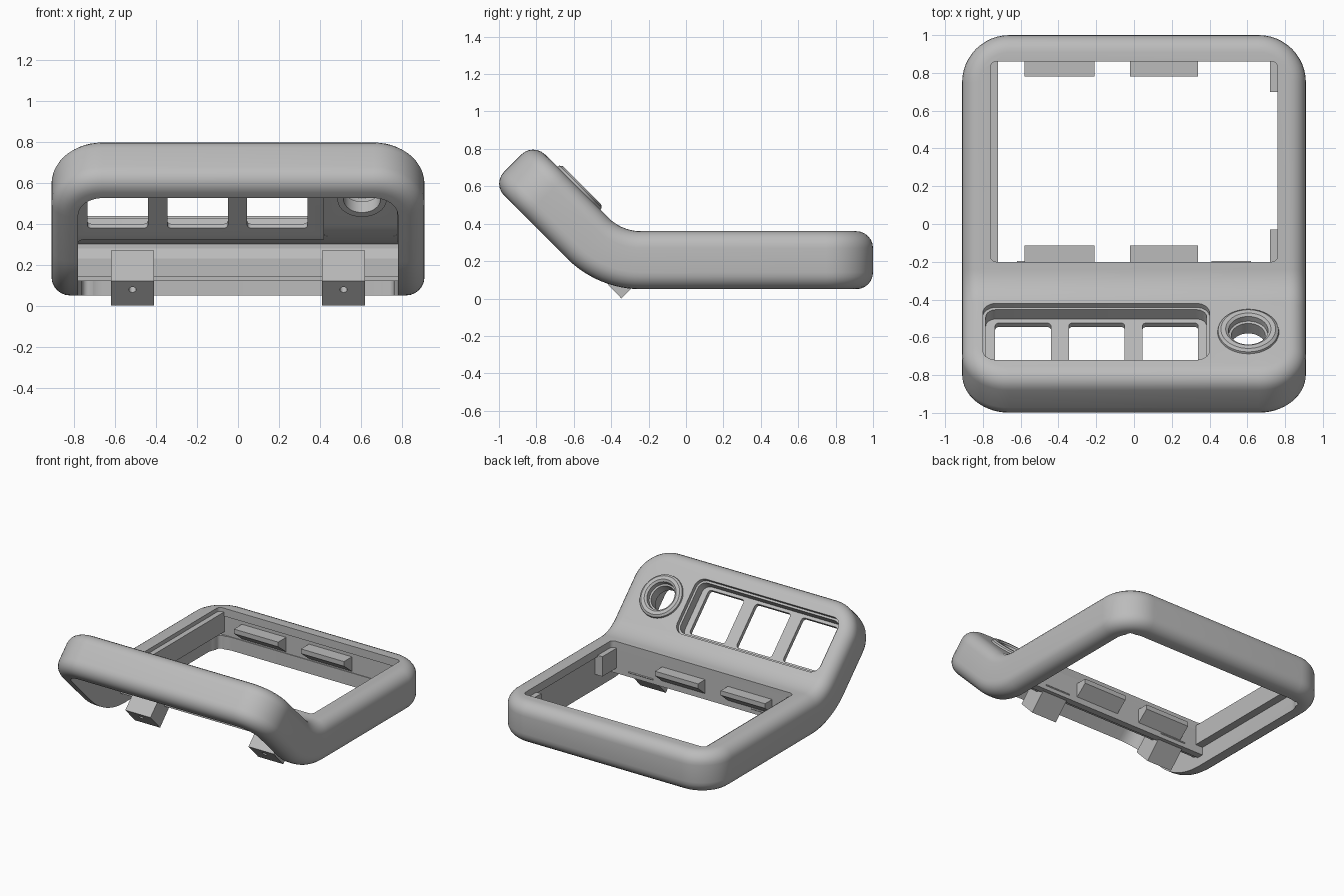
import bpy, bmesh, math
from mathutils import Matrix

if "Cube" in bpy.data.objects:
    bpy.data.objects.remove(bpy.data.objects["Cube"])

grey = bpy.data.materials.new("plain grey")
grey.use_nodes = True
grey.diffuse_color = (0.5, 0.5, 0.5, 1)
grey.node_tree.nodes["Principled BSDF"].inputs["Base Color"].default_value = (0.5, 0.5, 0.5, 1)

THICK = 0.31      # slab thickness
ARC = 0.32        # unrolled length of the bend
INNER = 0.25      # bend radius of the top surface
ANGLE = math.pi / 4


def finish(name, bm):
    bmesh.ops.recalc_face_normals(bm, faces=bm.faces[:])
    mesh = bpy.data.meshes.new(name)
    bm.to_mesh(mesh)
    bm.free()
    mesh.materials.append(grey)
    obj = bpy.data.objects.new(name, mesh)
    bpy.context.collection.objects.link(obj)
    return obj


def extrude(bm, points, direction):
    face = bm.faces.new([bm.verts.new(p) for p in points])
    new = bmesh.ops.extrude_face_region(bm, geom=[face])["geom"]
    verts = [v for v in new if isinstance(v, bmesh.types.BMVert)]
    bmesh.ops.translate(bm, verts=verts, vec=direction)


def rounded_slab(name, x0, x1, y0, y1, z0, z1, r, fillet=0, steps=8):
    bm = bmesh.new()
    corners = [(x1 - r, y1 - r), (x0 + r, y1 - r), (x0 + r, y0 + r), (x1 - r, y0 + r)]
    points = []
    for i, (cx, cy) in enumerate(corners):
        for k in range(steps + 1):
            a = math.pi / 2 * (i + k / steps)
            points.append((cx + r * math.cos(a), cy + r * math.sin(a), z0))
    extrude(bm, points, (0, 0, z1 - z0))
    if fillet:
        rims = [e for e in bm.edges if abs(e.verts[0].co.z - e.verts[1].co.z) < 1e-5]
        bmesh.ops.bevel(bm, geom=rims, offset=fillet, segments=6, profile=0.5, affect='EDGES')
    return finish(name, bm)


def bar(name, profile, x0, x1):
    bm = bmesh.new()
    extrude(bm, [(x0, y, z) for y, z in profile], (x1 - x0, 0, 0))
    return finish(name, bm)


def block(name, x0, x1, y0, y1, z0, z1):
    return bar(name, [(y0, z0), (y1, z0), (y1, z1), (y0, z1)], x0, x1)


def cylinder(name, r, depth, matrix):
    bm = bmesh.new()
    bmesh.ops.create_cone(bm, cap_ends=True, segments=40, radius1=r, radius2=r,
                          depth=depth, matrix=matrix)
    return finish(name, bm)


def cut(obj, cutters):
    for c in cutters:
        mod = obj.modifiers.new("cut", 'BOOLEAN')
        mod.operation = 'DIFFERENCE'
        mod.solver = 'EXACT'
        mod.object = c
    graph = bpy.context.evaluated_depsgraph_get()
    mesh = bpy.data.meshes.new_from_object(obj.evaluated_get(graph))
    obj.modifiers.clear()
    obj.data = mesh
    mesh.materials.clear()
    mesh.materials.append(grey)
    for c in cutters:
        bpy.data.objects.remove(c)


def bend(obj):
    """Fold the flat layout upwards by 45 degrees in front of u = 0."""
    bm = bmesh.new()
    bm.from_mesh(obj.data)
    for i in range(13):
        bmesh.ops.bisect_plane(bm, geom=bm.verts[:] + bm.edges[:] + bm.faces[:], dist=1e-5,
                               plane_co=(0, -ARC * i / 12, 0), plane_no=(0, 1, 0))
    for v in bm.verts:
        u, radius = v.co.y, INNER + THICK - v.co.z
        a = ANGLE * min(max(-u / ARC, 0), 1)
        flat, rise = max(u, 0), max(-u - ARC, 0)
        v.co.y = -0.24 + flat - radius * math.sin(a) - rise * math.cos(a)
        v.co.z = 0.61 - radius * math.cos(a) + rise * math.sin(a)
    bm.to_mesh(obj.data)
    bm.free()


def smooth(obj):
    bpy.ops.object.select_all(action='DESELECT')
    obj.select_set(True)
    bpy.context.view_layer.objects.active = obj
    bpy.ops.object.shade_smooth_by_angle(angle=math.radians(32))


# Housing, laid out flat: rounded slab with hollow underside and openings
housing = rounded_slab("housing", -0.91, 0.91, -0.886, 1.24, 0, THICK, 0.25, fillet=0.09, steps=12)
knob_at = (0.605, -0.54)
cutters = [
    rounded_slab("cavity", -0.78, 0.78, -0.76, 1.11, -0.1, 0.18, 0.12),
    rounded_slab("rear_cavity", -0.78, 0.78, -0.29, 1.115, 0.1, 0.25, 0.03),
    rounded_slab("knob_cavity", 0.42, 0.775, -0.755, -0.2, 0.1, 0.251, 0.03),
    rounded_slab("screen_opening", -0.76, 0.76, 0.04, 1.1, -0.2, 0.4, 0.03),
    rounded_slab("recess_step", -0.80, 0.40, -0.748, -0.325, 0.28, 0.4, 0.07),
    rounded_slab("recess", -0.785, 0.385, -0.733, -0.342, 0.21, 0.41, 0.055),
    cylinder("knob_hole", 0.115, 0.4, Matrix.Translation((*knob_at, 0.3))),
]
for x in (-0.735, -0.345, 0.045):
    cutters.append(rounded_slab("window", x, x + 0.295, -0.71, -0.372, 0.05, 0.42, 0.02, steps=4))
cut(housing, cutters)
bend(housing)
smooth(housing)

# Raised ring with a short sleeve around the round hole
profile = [(0.165, 0.30), (0.16, 0.322), (0.145, 0.333), (0.12, 0.333), (0.105, 0.322),
           (0.102, 0.29), (0.09, 0.285), (0.09, 0.21), (0.12, 0.21), (0.12, 0.30)]
bm = bmesh.new()
loop = [bm.verts.new((r, 0, z)) for r, z in profile]
edges = [bm.edges.new((loop[i - 1], loop[i])) for i in range(len(loop))]
bmesh.ops.spin(bm, geom=loop + edges, cent=(0, 0, 0), axis=(0, 0, 1),
               angle=math.tau, steps=48, use_duplicate=False)
bmesh.ops.remove_doubles(bm, verts=bm.verts[:], dist=1e-4)
bmesh.ops.translate(bm, verts=bm.verts[:], vec=(*knob_at, 0))
ring = finish("hole_ring", bm)
bend(ring)
smooth(ring)

# Cross wall between the screen bay and the tilted panel
bar("cross_wall", [(-0.2, 0.33), (-0.2, 0.12), (-0.25, 0.12), (-0.25, 0.14), (-0.29, 0.14),
                   (-0.29, 0.23), (-0.27, 0.28), (-0.27, 0.33)], -0.785, 0.785)

# Snap clips on the back wall and the cross wall
for side, x0, x1 in (("right", -0.58, -0.21), ("left", -0.02, 0.34)):
    for place, wall, way in (("back", 0.875, -1), ("front", -0.205, 1)):
        tip = (0.78 if way < 0 else -0.115)
        bar(f"{place}_clip_{side}", [(wall, 0.27), (tip, 0.27), (tip, 0.235), (wall, 0.16)], x0, x1)

# Ledge along one side and two corner stops on the other
block("side_ledge", -0.785, -0.72, -0.21, 0.87, 0.18, 0.33)
block("corner_stop_back", 0.72, 0.785, 0.70, 0.87, 0.16, 0.31)
block("corner_stop_front", 0.72, 0.785, -0.21, -0.03, 0.16, 0.31)

# Tilted mounting lugs with screw holes
for side, x in (("right", -0.515), ("left", 0.515)):
    lug = bar(f"mounting_lug_{side}", [(-0.345, 0.0), (-0.46, 0.12), (-0.31, 0.27), (-0.195, 0.155)],
              x - 0.105, x + 0.105)
    place = Matrix.Translation((x, -0.42, 0.078)) @ Matrix.Rotation(-ANGLE, 4, 'X')
    cut(lug, [cylinder("screw_hole", 0.018, 0.16, place)])
